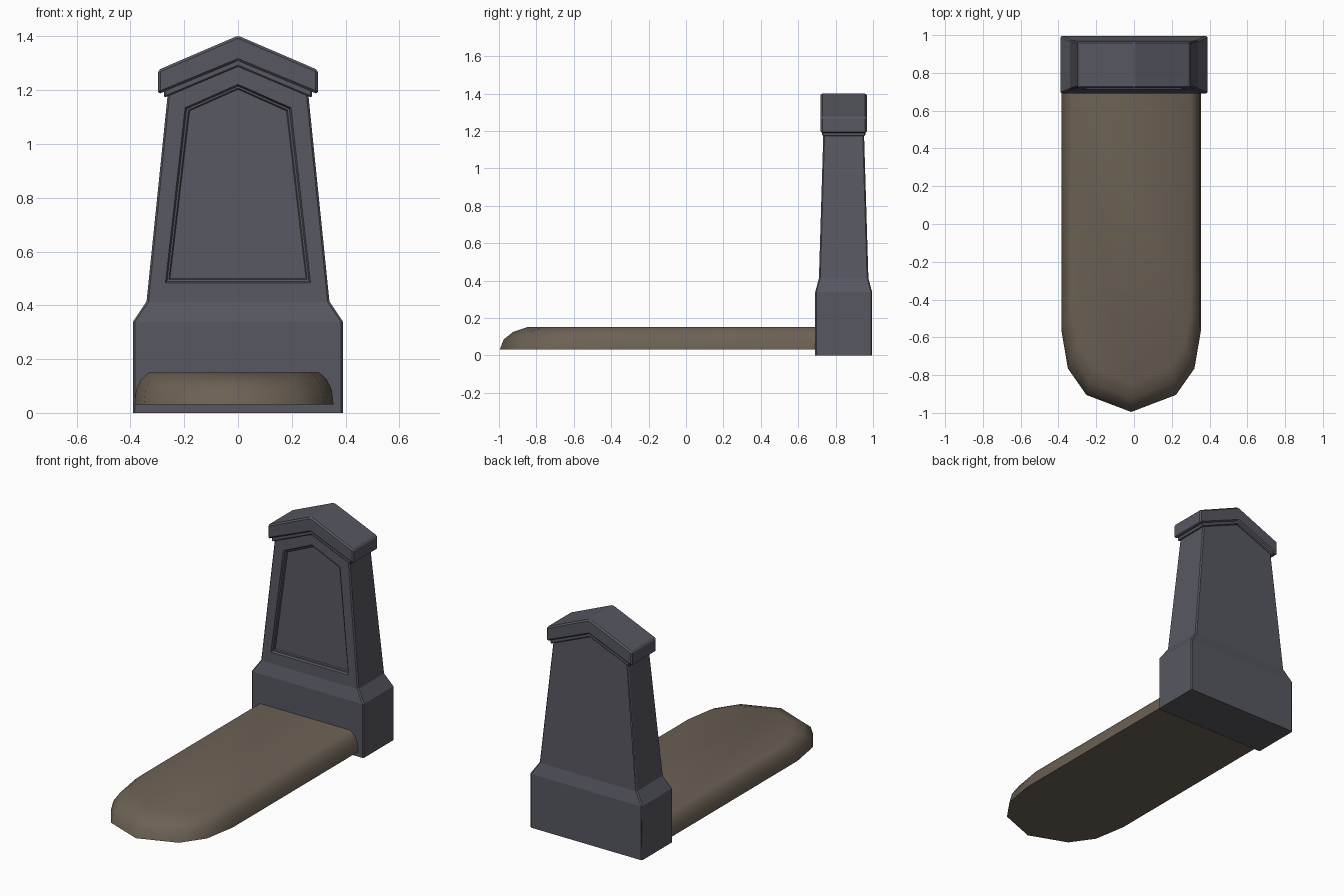
import bpy, bmesh, math

if "Cube" in bpy.data.objects:
    bpy.data.objects.remove(bpy.data.objects["Cube"])

def material(name, col):
    m = bpy.data.materials.new(name)
    m.diffuse_color = (*col, 1)
    m.use_nodes = True
    m.node_tree.nodes["Principled BSDF"].inputs["Base Color"].default_value = m.diffuse_color
    return m

STONE = material("slate_stone", (0.095, 0.095, 0.12))
EARTH = material("brown_earth", (0.15, 0.12, 0.09))
YC = 0.843  # centre of the stone in y

def finish(bm, name, mat, smooth=None):
    bmesh.ops.recalc_face_normals(bm, faces=bm.faces)
    me = bpy.data.meshes.new(name)
    bm.to_mesh(me)
    bm.free()
    ob = bpy.data.objects.new(name, me)
    bpy.context.collection.objects.link(ob)
    me.materials.append(mat)
    if smooth:
        bpy.ops.object.select_all(action='DESELECT')
        ob.select_set(True)
        bpy.context.view_layer.objects.active = ob
        bpy.ops.object.shade_smooth_by_angle(angle=math.radians(smooth))
    return ob

def bridge(bm, a, b):
    n = len(a)
    for i in range(n):
        bm.faces.new((a[i], a[(i + 1) % n], b[(i + 1) % n], b[i]))

# headstone body: profile rows of (half width, height, half depth)
ROWS = [(0.39, 0, 0.152), (0.39, 0.34, 0.152), (0.34, 0.415, 0.132), (0.262, 1.18, 0.109)]
APEX = (0, 1.30, 0.1055)

def front_y(z):
    return YC - 0.132 + (z - 0.415) * (0.132 - 0.109) / 0.765

bm = bmesh.new()
sides = []
for s in (-1, 1):
    left = [bm.verts.new((-x, YC + s * d, z)) for x, z, d in ROWS]
    right = [bm.verts.new((x, YC + s * d, z)) for x, z, d in ROWS]
    top = bm.verts.new((0, YC + s * APEX[2], APEX[1]))
    sides.append((left, right, top))
    for i in range(2):
        bm.faces.new((left[i], right[i], right[i + 1], left[i + 1]))
loops = [[*l, t, *reversed(r)] for l, r, t in sides]
bridge(bm, loops[0], loops[1])
l, r, t = sides[1]
bm.faces.new((l[2], r[2], r[3], t, l[3]))

# stepped recessed panel in the front face
l, r, t = sides[0]
prev = [l[2], r[2], r[3], t, l[3]]
for inset, depth in ((0, 0), (0.006, 0.012), (0.013, 0.013), (0.017, 0.02)):
    pts = [(-0.27 + inset, 0.483 + inset), (0.27 - inset, 0.483 + inset),
           (0.197 - inset, 1.135 - inset * 0.7), (0, 1.222 - inset * 1.1),
           (-0.197 + inset, 1.135 - inset * 0.7)]
    ring = [bm.verts.new((x, front_y(z) + depth, z)) for x, z in pts]
    bridge(bm, prev, ring)
    prev = ring
bm.faces.new(prev)

# softened vertical corners
edges = []
for l, r, t in sides:
    for col in (l, r):
        edges += [bm.edges.get((col[i], col[i + 1])) for i in range(3)]
bmesh.ops.bevel(bm, geom=edges, offset=0.007, segments=1, affect='EDGES', profile=0.5)
finish(bm, "headstone_body", STONE)

# gabled cap and the moulding under it
def gable(name, hw, hd, low, high, apex_low, apex_high, bevel):
    bm = bmesh.new()
    pts = [(-hw, low), (0, apex_low), (hw, low), (hw, high), (0, apex_high), (-hw, high)]
    a, b = [[bm.verts.new((x, YC + s * hd, z)) for x, z in pts] for s in (-1, 1)]
    bridge(bm, a, b)
    for q in (a, b):
        bm.faces.new((q[0], q[1], q[4], q[5]))
        bm.faces.new((q[1], q[2], q[3], q[4]))
    bmesh.ops.recalc_face_normals(bm, faces=bm.faces)
    sharp = [e for e in bm.edges if e.calc_face_angle(0) > 0.6]
    bmesh.ops.bevel(bm, geom=sharp, offset=bevel, segments=1, affect='EDGES', profile=0.5)
    finish(bm, name, STONE)

gable("cap", 0.298, 0.1235, 1.185, 1.275, 1.308, 1.403, 0.009)
gable("cap_moulding", 0.275, 0.116, 1.172, 1.22, 1.288, 1.34, 0.005)

# grave mound: shrinking outlines stacked upward
half = [(0.37, 0.70), (0.37, -0.56), (0.335, -0.765), (0.237, -0.905)]
outline = half + [(0, -0.995)] + [(-x, y) for x, y in reversed(half)]
bm = bmesh.new()
rings = []
for dx, dy, z in ((0, 0, 0.032), (0.006, 0.02, 0.085), (0.025, 0.07, 0.125), (0.055, 0.15, 0.152)):
    rings.append([bm.verts.new((-0.015 + x * (1 - dx / 0.37),
                                0.70 - (0.70 - y) * (1 - dy / 1.7), z)) for x, y in outline])
for a, b in zip(rings, rings[1:]):
    bridge(bm, a, b)
bm.faces.new(rings[0])
bm.faces.new(rings[-1])
finish(bm, "grave_mound", EARTH, 50)
